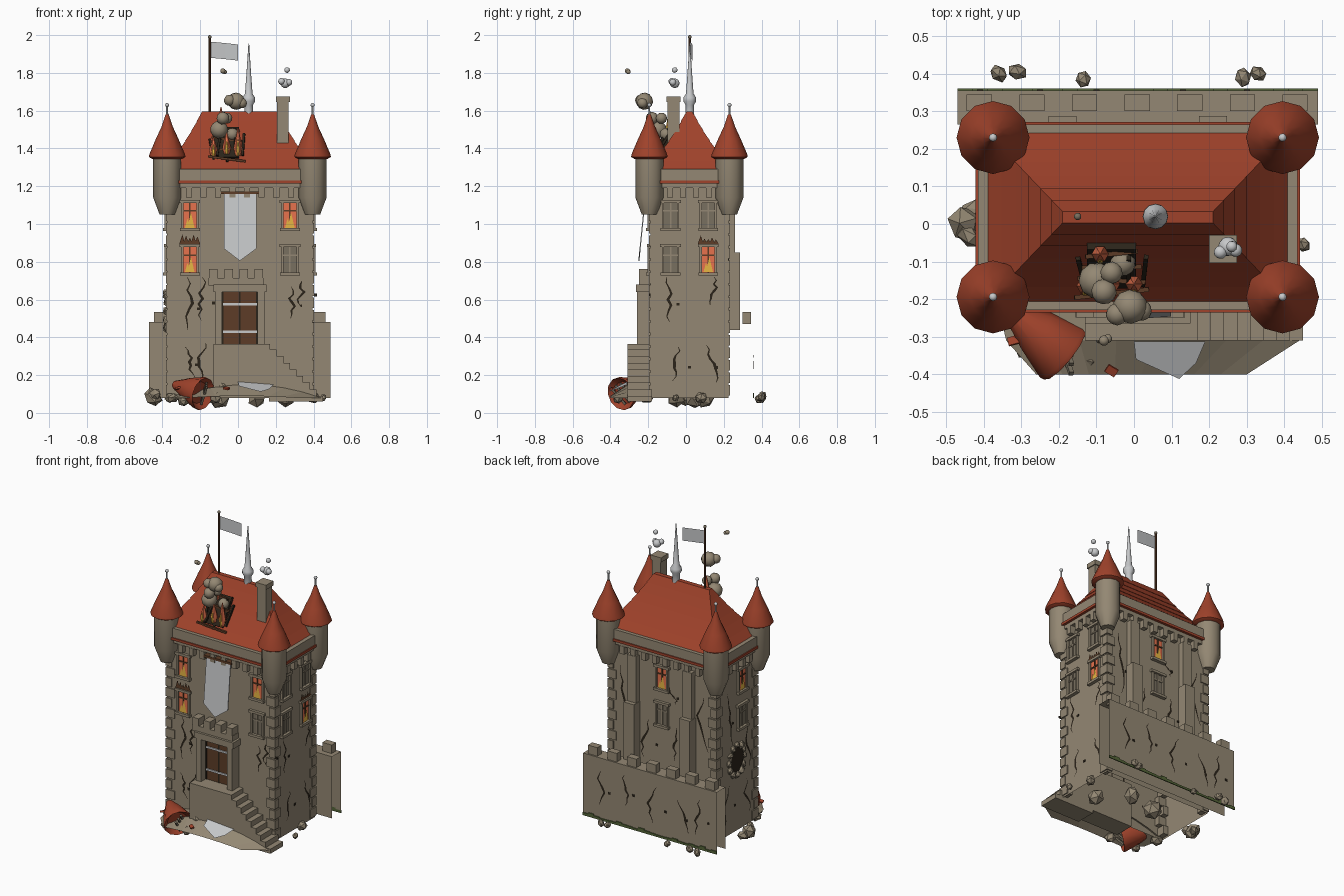
import bpy, bmesh, math, random
from mathutils import Vector, Matrix, Euler

random.seed(4)
old = bpy.data.objects.get("Cube")
if old:
    bpy.data.objects.remove(old)

COLOURS = {
    "stone": (.295, .245, .172), "trim_stone": (.19, .16, .115), "roof_red": (.35, .055, .024),
    "char": (.024, .017, .01), "wood": (.11, .046, .02), "pale_cloth": (.57, .58, .59),
    "glow": (.8, .17, .075), "flame_yellow": (.85, .5, .06), "moss": (.09, .13, .04),
}
mats = {}
for label, rgb in COLOURS.items():
    m = bpy.data.materials.new(label)
    m.use_nodes = True
    m.diffuse_color = (*rgb, 1)
    m.node_tree.nodes["Principled BSDF"].inputs["Base Color"].default_value = (*rgb, 1)
    mats[label] = m

parts = {}


def part(name, mat, smooth=False):
    if name not in parts:
        parts[name] = (bmesh.new(), mat, smooth)
    return parts[name][0]


def box(name, mat, c, s, rot=(0, 0, 0), drop=()):
    bm = part(name, mat)
    mx = Matrix.Translation(c) @ Euler(rot).to_matrix().to_4x4() @ Matrix.Diagonal((*s, 1))
    verts = bmesh.ops.create_cube(bm, size=1, matrix=mx)["verts"]
    bm.normal_update()
    faces = {f for v in verts for f in v.link_faces}
    gone = [f for f in faces if any(f.normal.dot(Vector(d)) > .9 for d in drop)]
    bmesh.ops.delete(bm, geom=gone, context="FACES")


def span(name, mat, x, y, z, drop=()):
    """Box given by its extents."""
    box(name, mat, [(a + b) / 2 for a, b in (x, y, z)], [b - a for a, b in (x, y, z)], drop=drop)


def poly(name, mat, pts):
    bm = part(name, mat)
    bm.faces.new([bm.verts.new(p) for p in pts])


def loft(name, mat, rings, smooth=False):
    bm = part(name, mat, smooth)
    loops = [[bm.verts.new(p) for p in r] for r in rings]
    n = len(loops[0])
    for a, b in zip(loops, loops[1:]):
        for i in range(n):
            j = (i + 1) % n
            bm.faces.new((a[i], a[j], b[j], b[i]))
    bm.faces.new(loops[0][::-1])
    bm.faces.new(loops[-1])


def turned(name, mat, c, profile, n=12, turn=Matrix.Identity(3)):
    loft(name, mat, [[Vector(c) + turn @ Vector((r * math.cos(t), r * math.sin(t), z))
                      for t in (math.tau * i / n for i in range(n))] for r, z in profile], True)


def ball(name, mat, c, r, rough=0.0):
    bm = part(name, mat, not rough)
    size = [r * (1 + random.uniform(-rough, rough)) for _ in range(3)]
    mx = Matrix.Translation(c) @ Euler((r * 90, r * 50, c[0] * 9)).to_matrix().to_4x4()
    bmesh.ops.create_icosphere(bm, subdivisions=1 if rough else 2, radius=1,
                               matrix=mx @ Matrix.Diagonal((*size, 1)))


# Tower extents and the wall planes: origin, right-hand direction, outward direction
CX, CY, HX, HY, BASE = .01, .018, .385, .207, .08
PLANES = {
    "front": ((CX, CY - HY), (1, 0), (0, -1)), "right": ((CX + HX, CY), (0, 1), (1, 0)),
    "back": ((CX, CY + HY), (-1, 0), (0, 1)), "left": ((CX - HX, CY), (0, -1), (-1, 0)),
    "rear": ((CX, .355), (-1, 0), (0, 1)),
}


def at(side, u, z, out=0.0):
    o, r, n = PLANES[side]
    return Vector((o[0] + r[0] * u + n[0] * out, o[1] + r[1] * u + n[1] * out, z))


def plate(side, name, mat, u, z, w, h, out):
    """Box standing on a wall plane."""
    a, b = at(side, u - w / 2, z - h / 2), at(side, u + w / 2, z + h / 2, out)
    box(name, mat, (a + b) / 2, [abs(q) for q in b - a])


def crack(side, u, z, h, wide=.017):
    steps, pts = 8, []
    for i in range(steps + 1):
        half = wide * (.5 - .42 * abs(2 * i / steps - 1))
        pts.append((u - half, u + half, z - h * i / steps))
        u += random.uniform(-.022, .022)
    for a, b in zip(pts, pts[1:]):
        poly("cracks", "char", [at(side, q, zz, .004) for q, zz in
                                ((b[0], b[2]), (b[1], b[2]), (a[1], a[2]), (a[0], a[2]))])


def window(side, u, z, lit=False, burnt=False):
    w, h = .08, .15
    plate(side, "lit_panes" if lit else "dull_panes", "glow" if lit else "trim_stone", u, z, w, h, .004)
    for s in (-1, 1):
        plate(side, "window_frames", "stone", u + s * w / 2, z, .012, h, .014)
    plate(side, "window_frames", "stone", u, z + h / 2, w + .03, .016, .018)
    plate(side, "window_sills", "stone", u, z - h / 2, w + .025, .016, .022)
    bars = ("burning_mullions", "wood") if lit else ("mullions", "stone")
    plate(side, *bars, u, z, .008, h, .009)
    plate(side, *bars, u, z + .025, w, .008, .009)
    if lit:
        for du, half, top in ((-.012, .014, -.015), (.006, .019, .015)):
            poly("window_flames", "flame_yellow", [at(side, u + du - half, z - .065, .0095),
                 at(side, u + du + half, z - .065, .0095), at(side, u + du, z + top, .0095)])
    if burnt:
        for i in range(5):
            q, top = u - .04 + i * .02, z + h / 2 + random.uniform(.03, .06)
            poly("scorch_marks", "wood", [at(side, q - .016, z + h / 2 + .008, .009),
                 at(side, q + .016, z + h / 2 + .008, .009), at(side, q, top, .009)])


# Tower body, open underneath, with crowning bands
def band(name, mat, grow, z, drop=()):
    span(name, mat, (CX - HX - grow, CX + HX + grow), (CY - HY - grow, CY + HY + grow), z, drop)


band("tower_body", "stone", 0, (BASE, 1.25), [(0, 0, -1)])
band("cornice_band", "stone", .03, (1.19, 1.215))
band("cornice_red_line", "roof_red", .046, (1.214, 1.23))
band("parapet", "stone", .04, (1.23, 1.29))
for side, half in (("front", HX), ("back", HX), ("right", HY), ("left", HY)):
    count = round(half * 2 / .075)
    for i in range(count):
        plate(side, "corbels", "stone", (i + .5) / count * 2 * half - half, 1.165, .032, .05, .032)
for sx in (-1, 1):
    for sy in (-1, 1):
        # Corner stones, alternating long and short
        for i in range(15):
            a, b = (.062, .042) if i % 2 else (.042, .062)
            box("corner_stones", "stone", (CX + sx * (HX + .007 - a / 2), CY + sy * (HY + .007 - b / 2),
                .12 + i * .066), (a, b, .056))
        # Corner turrets
        c = (CX + sx * HX, CY + sy * .212, 0)
        turned("turrets", "stone", c, [(.04, 1.05), (.074, 1.14), (.074, 1.37)])
        turned("turret_roofs", "roof_red", c, [(.08, 1.345), (.097, 1.355), (.094, 1.37), (.06, 1.45),
                                               (.03, 1.515), (.008, 1.58)])
        turned("turret_finials", "pale_cloth", c, [(.006, 1.57), (.005, 1.625)], 6)
        ball("turret_finials", "pale_cloth", (c[0], c[1], 1.63), .011)

# Tiled hip roof in overlapping rows
ROWS, rings = 6, []
for i in range(ROWS):
    for t, lip in ((i / ROWS, .003), ((i + 1) / ROWS, 0)):
        bend = t + .25 * t * (1 - t)
        hx, hy = .4 - .2 * bend + lip, .225 - .21 * bend + lip
        z = 1.285 + .31 * t
        rings.append([(CX + sx * hx, CY + sy * hy, z) for sx, sy in ((-1, -1), (1, -1), (1, 1), (-1, 1))])
loft("main_roof", "roof_red", rings)

# Burnt roof hole with beams, flames and smoke
TILT = math.radians(57)
box("roof_hole", "char", (-.06, -.105, 1.425), (.13, .19, .035), (TILT, 0, 0))
for i in range(5):
    box("charred_beams", "char", (-.14 + i * .042, -.125, 1.42 + random.uniform(-.04, .04)),
        (.012, random.uniform(.12, .22), .014), (TILT, random.uniform(-.15, .15), random.uniform(-.15, .15)))
for i in range(4):
    box("broken_battens", "wood", (-.06, -.185 + i * .035, 1.345 + i * .052), (.2 - .02 * i, .012, .012),
        (0, random.uniform(-.15, .15), random.uniform(-.15, .15)))
for x, y, z, h in ((-.13, -.165, 1.36, .1), (-.06, -.16, 1.37, .12), (.0, -.16, 1.36, .15), (-.09, -.08, 1.48, .14)):
    turned("roof_flames", "glow", (x, y, z), [(.014, 0), (.023, h * .3), (.002, h)], 6)
    turned("roof_flame_cores", "flame_yellow", (x, y - .017, z), [(.006, 0), (.01, h * .25), (.001, h * .6)], 6)
for x, y, z, r in ((-.1, -.15, 1.5, .048), (-.03, -.105, 1.475, .034), (-.06, -.13, 1.56, .03), (-.08, -.18, 1.56, .034),
                   (-.01, -.22, 1.65, .046), (-.045, -.24, 1.655, .03), (.02, -.23, 1.64, .028), (-.08, -.31, 1.81, .014),
                   (-.07, -.305, 1.805, .012)):
    ball("fire_smoke", "stone", (x, y, z), r)

# Chimney, spire, flag
span("chimney", "stone", (.206, .268), (-.098, -.035), (1.42, 1.66))
span("chimney_cap", "stone", (.2, .274), (-.104, -.029), (1.645, 1.675))
for x, y, z, r in ((.25, -.06, 1.745, .026), (.23, -.075, 1.755, .018), (.27, -.07, 1.75, .018), (.26, -.06, 1.815, .015)):
    ball("chimney_smoke", "pale_cloth", (x, y, z), r)
turned("spire", "pale_cloth", (.057, .02, 0), [(.024, 1.57), (.022, 1.63), (.034, 1.65), (.033, 1.67),
                                               (.02, 1.69), (.012, 1.8), (.002, 1.955)])
turned("flag_pole", "wood", (-.15, .02, 0), [(.007, 1.57), (.006, 1.99)], 8)
ball("flag_pole_tip", "trim_stone", (-.15, .02, 1.99), .01)
FLAG = [(-.145, .02, 1.965), (-.07, .028, 1.958), (0, .034, 1.95)]
for a, b in zip(FLAG, FLAG[1:]):
    poly("flag", "pale_cloth", [(a[0], a[1], a[2] - .085), (b[0], b[1], b[2] - .085), b, a])

# Windows
for z, lit in ((1.045, True), (.81, False)):
    window("front", -.265, z, True, not lit)
    window("front", .265, z, lit)
    window("right", -.1, z)
    window("right", .1, z, not lit, not lit)
    window("back", 0, z, lit)
    window("left", .05, z, lit)

# Hanging banner
loft("banner", "pale_cloth", [[at("front", u, z, out + (1.16 - z) * .1) for u, z in
     ((-.085, 1.16), (-.085, .87), (0, .805), (.088, .87), (.088, 1.16))] for out in (.022, .028)])
plate("front", "banner_rod", "wood", 0, 1.165, .2, .014, .034)

# Door with hood and battlement
plate("front", "door", "wood", 0, .505, .19, .28, .02)
for u, w in ((-.09, .008), (0, .009), (.09, .008)):
    plate("front", "door_grooves", "char", u, .505, w, .28, .023)
for z in (.43, .575):
    plate("front", "door_straps", "pale_cloth", 0, z, .18, .012, .027)
for s in (-1, 1):
    plate("front", "door_jambs", "stone", s * .112, .505, .036, .28, .07)
plate("front", "door_lintel", "stone", 0, .66, .28, .04, .075)
plate("front", "door_hood", "stone", -.02, .695, .29, .04, .06)
for i in range(4):
    plate("front", "door_merlons", "stone", -.14 + i * .08, .735, .045, .055, .06)

# Landing and stairs
span("landing", "stone", (-.13, .17), (-.31, -.18), (BASE, .365))
for i in range(8):
    span("stairs", "stone", (.165 + i * .035, .205 + i * .035), (-.31, -.18), (.06, .335 - i * .035))

# Sloping ground in front and the fallen cloth
rows = [[(x0 + (x1 - x0) * i / 8, y, BASE + h * (1 - (i / 4 - 1) ** 2)) for i in range(9)]
        for x0, x1, y, h in ((-.37, .44, -.18, .08), (-.34, .44, -.31, .07), (-.26, .3, -.4, .01))]
for a, b in zip(rows, rows[1:]):
    for i in range(8):
        poly("ground", "stone", (b[i], b[i + 1], a[i + 1], a[i]))
poly("fallen_cloth", "pale_cloth", [(.005, -.36, .142), (.12, -.412, .112), (.165, -.37, .126),
                                    (.19, -.312, .15), (0, -.312, .165)])

# Back buttresses and the rear wall with open ends
for u in (-.2, .2):
    plate("back", "buttresses", "stone", u, .795, .065, .71, .035)
    plate("back", "buttresses", "stone", u, .645, .075, .41, .062)
span("rear_wall", "stone", (-.47, .49), (.265, .355), (BASE, .48), [(1, 0, 0), (-1, 0, 0), (0, 0, -1)])
for i in range(7):
    span("rear_merlons", "stone", (-.445 + .14 * i, -.378 + .14 * i), (.3, .345), (.47, .535))
for i in range(24):
    h = random.uniform(.012, .026)
    plate("rear", "moss_edge", "moss", -.46 + i * .04, BASE + h / 2, .04, h, .006)

# Breach in the left wall with a ring of loose stones
poly("breach", "char", [at("left", .068 * math.cos(t) * k, .54 + .085 * math.sin(t) * k, .005) for t, k in
     ((math.tau * i / 14, random.uniform(.85, 1.1)) for i in range(14))])
for i in range(12):
    t = math.tau * i / 12
    ball("breach_stones", "stone", at("left", .08 * math.cos(t), .54 + .095 * math.sin(t)), .022, .3)

# Cracks and chips
for side, spots in {"front": ((-.28, .72, .28), (-.2, .72, .23), (-.29, .35, .16), (-.18, .37, .2), (.27, .67, .17), (.34, .72, .16)),
                    "right": ((-.12, .72, .24), (.13, .72, .15), (-.06, .35, .18), (.09, .36, .2)),
                    "back": ((-.3, 1.05, .4), (-.1, .75, .25), (.1, .75, .22), (.3, 1.0, .35), (.05, 1.0, .1)),
                    "left": ((-.1, 1.0, .35), (.12, .75, .3), (-.08, .4, .25), (.1, .38, .22)),
                    "rear": ((-.35, .4, .22), (-.18, .42, .2), (.05, .4, .24), (.2, .36, .2), (.36, .4, .23))}.items():
    for u, z, h in spots:
        crack(side, u, z, h)
        plate(side, "chips", "char", u + .06, z - h * .6, .016, .014, .003)

# Fallen turret roof, its opening to the right
axis = Vector((-.15, .12, .05)).to_track_quat("Z", "Y").to_matrix()
turned("fallen_roof", "roof_red", (-.185, -.345, .1), [(.06, .03), (.088, 0), (.09, .012), (.062, .1), (.02, .2)], 12, axis)
for i in range(3):
    box("fallen_roof_struts", "trim_stone", (-.18, -.36 + i * .025, .09 + i * .012), (.012, .012, .12), (.7, .3, 0))

# Rubble
for x, y, z, r in ((-.45, .0, .085, .048), (-.44, -.03, .1, .035), (-.435, .03, .07, .035), (-.35, -.21, .08, .035),
                   (-.29, -.33, .06, .03), (-.12, -.36, .08, .03), (-.08, -.3, .14, .02), (.45, -.055, .08, .018),
                   (-.36, .4, .08, .026), (-.31, .405, .09, .024), (-.135, .385, .07, .02), (.29, .39, .08, .026),
                   (.33, .4, .085, .022), (.1, .1, .08, .05), (-.1, .05, .08, .05), (.25, -.05, .08, .045), (.4, .08, .08, .03)):
    ball("rubble", "stone", (x, y, z), r, .25)
for x, y in ((-.32, -.31), (-.06, -.39), (-.2, -.28), (-.1, -.26)):
    box("broken_tiles", "roof_red", (x, y, .13), (.03, .022, .01), (.3, .2, x * 9))

# Turn the collected parts into objects
for name, (bm, mat, smooth) in parts.items():
    if smooth or name in ("main_roof", "banner"):
        bmesh.ops.recalc_face_normals(bm, faces=bm.faces)
    mesh = bpy.data.meshes.new(name)
    bm.to_mesh(mesh)
    bm.free()
    mesh.materials.append(mats[mat])
    ob = bpy.data.objects.new(name, mesh)
    bpy.context.collection.objects.link(ob)
    if smooth:
        bpy.ops.object.select_all(action="DESELECT")
        ob.select_set(True)
        bpy.context.view_layer.objects.active = ob
        bpy.ops.object.shade_smooth_by_angle(angle=math.radians(38))
